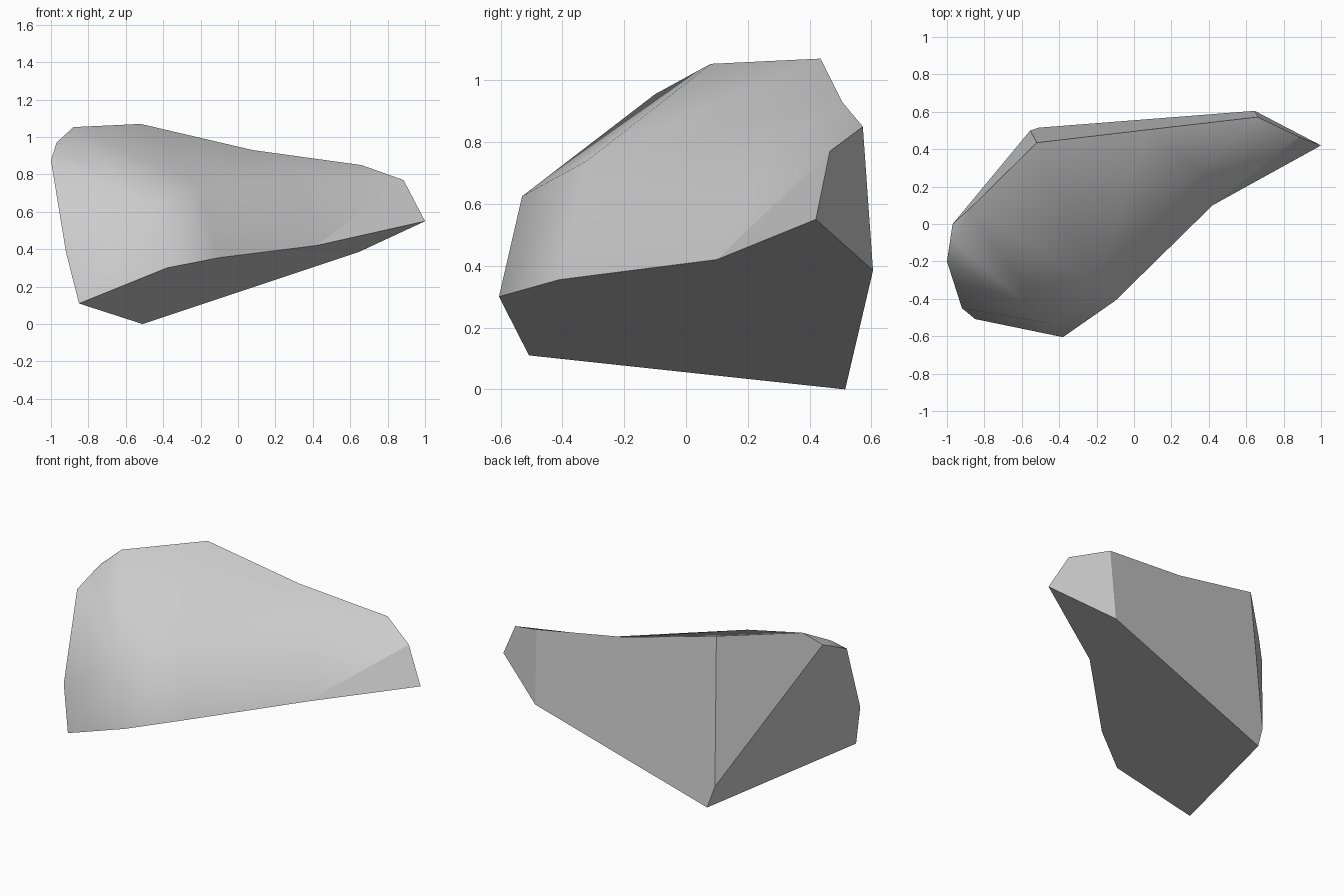
import bpy
import bmesh

cube = bpy.data.objects.get("Cube")
if cube:
    bpy.data.objects.remove(cube, do_unlink=True)

# One plain stone colour
stone = bpy.data.materials.new("stone_grey")
stone.use_nodes = True
grey = (0.6, 0.6, 0.6, 1)
stone.diffuse_color = grey
stone.node_tree.nodes["Principled BSDF"].inputs["Base Color"].default_value = grey

# Corners of the rock shard, named by where they sit
corners = {
    # rim of the broken underside
    "low_left": (-.85, -.508, .11), "low_front": (-.38, -.605, .3),
    "low_mid": (-.1, -.41, .355), "low_dip": (.42, .1, .42),
    "tip": (1, .42, .55), "low_back": (.645, .605, .385), "foot": (-.51, .515, 0),
    "heel": (-.555, .5, .14),
    # left rim
    "left_low": (-.92, -.45, .385), "left_high": (-1, -.2, .875), "left_top": (-.97, 0, .97),
    "left_brow": (-.96, -.1, .955),
    # top rim
    "crown_left": (-.88, .08, 1.053), "crown": (-.52, .435, 1.07),
    "top_mid": (.08, .505, .93), "top_right": (.66, .572, .85), "tip_top": (.885, .465, .77),
    # bulge of the worn front
    "bulge_left": (-.46, -.53, .625), "bulge_mid": (-.21, -.32, .74), "bulge_right": (.35, .27, .77),
}

# Flat broken faces
broken = [
    "low_left low_front low_mid low_dip tip low_back foot",
    "tip low_back top_right tip_top",
    "low_back foot heel crown top_mid top_right",
    "heel crown crown_left left_top",
    "foot heel left_top left_high left_low low_left",
    "low_dip tip tip_top",
]
# Smooth worn front and top
worn = [
    "low_left low_front bulge_left left_low",
    "left_low bulge_left left_high",
    "bulge_left left_high left_brow",
    "left_high left_brow left_top",
    "left_brow left_top crown_left",
    "bulge_left left_brow crown_left",
    "bulge_left crown_left bulge_mid",
    "low_front low_mid bulge_mid bulge_left",
    "low_mid low_dip bulge_right bulge_mid",
    "low_dip tip_top bulge_right",
    "bulge_mid crown crown_left",
    "bulge_mid top_mid crown",
    "bulge_mid bulge_right top_mid",
    "bulge_right top_right top_mid",
    "bulge_right tip_top top_right",
]

bm = bmesh.new()
points = {name: bm.verts.new(co) for name, co in corners.items()}


def add_faces(descriptions, smooth):
    for text in descriptions:
        face = bm.faces.new([points[name] for name in text.split()])
        face.smooth = smooth


add_faces(broken, False)
add_faces(worn, True)
bmesh.ops.recalc_face_normals(bm, faces=bm.faces)

# Keep every edge that touches a broken face crisp
for edge in bm.edges:
    edge.smooth = all(face.smooth for face in edge.link_faces)

mesh = bpy.data.meshes.new("rock_shard")
bm.to_mesh(mesh)
bm.free()
mesh.materials.append(stone)
bpy.context.collection.objects.link(bpy.data.objects.new("rock_shard", mesh))
